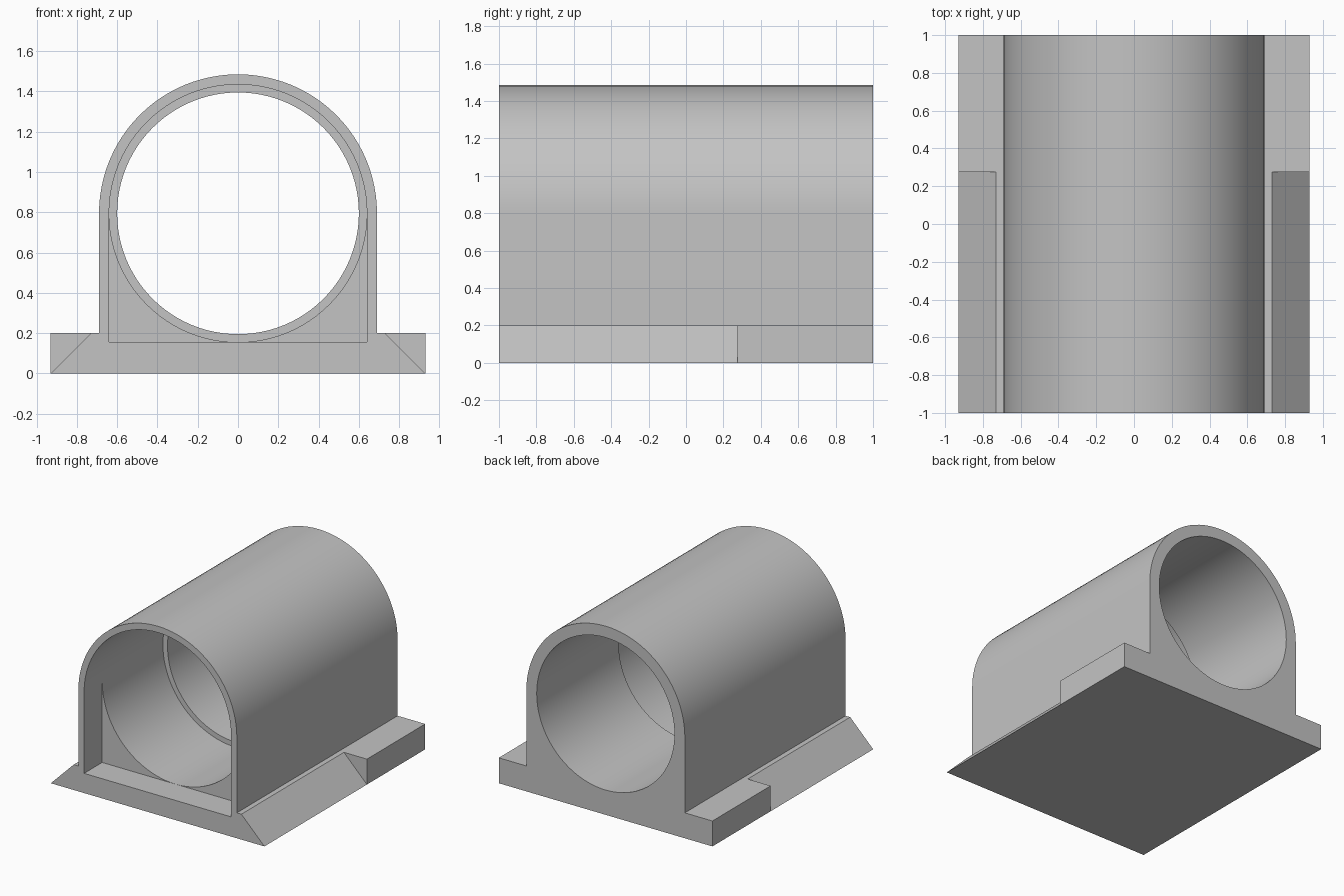
import bpy, bmesh
from math import sin, cos, pi, radians

cube = bpy.data.objects.get("Cube")
if cube:
    bpy.data.objects.remove(cube)

SEG = 96            # sides of the bore
AXIS = 0.795        # height of the bore axis
R_OUT, R_POCKET, R_BORE = 0.69, 0.64, 0.60
HALF, FLANGE, CHAMFER = 0.93, 0.20, 0.73
POCKET_Y, LEDGE_Y, STEP_Y = -0.775, -0.02, 0.275

mat = bpy.data.materials.new("plain grey")
mat.use_nodes = True
grey = (0.55, 0.55, 0.55, 1)
mat.diffuse_color = grey
mat.node_tree.nodes["Principled BSDF"].inputs["Base Color"].default_value = grey


def circle(r):
    return [(r * cos(2 * pi * i / SEG), AXIS + r * sin(2 * pi * i / SEG))
            for i in range(SEG)]


def arch(r):
    """Round top, square bottom, with points matching circle()."""
    pts = []
    for x, z in circle(r):
        dz = z - AXIS
        if dz < -1e-6:
            k = r / max(abs(x), abs(dz))
            x, dz = x * k, dz * k
        pts.append((x, AXIS + dz))
    return pts


def outline(lip):
    """Outer section; lip is the height of the vertical flange edge."""
    side = [(HALF, 0), (HALF, lip), (CHAMFER, FLANGE), (R_OUT, FLANGE)]
    dome = [p for p in circle(R_OUT)[:SEG // 2 + 1]]
    return side + dome + [(-x, z) for x, z in reversed(side)]


bm = bmesh.new()
cache = {}


def vert(x, y, z):
    key = (round(x, 5), round(y, 5), round(z, 5))
    if key not in cache:
        cache[key] = bm.verts.new(key)
    return cache[key]


def loft(sections):
    """Join closed sections in turn, skipping collapsed faces."""
    rings = [[vert(x, y, z) for x, z in pts] for pts, y in sections]
    for a, b in zip(rings, rings[1:]):
        for i in range(len(a)):
            j = (i + 1) % len(a)
            face = list(dict.fromkeys((a[i], a[j], b[j], b[i])))
            if len(face) > 2:
                bm.faces.new(face)


# Outer shell: chamfered flange in front, square flange behind
loft([(outline(0), -1), (outline(0), STEP_Y),
      (outline(FLANGE), STEP_Y), (outline(FLANGE), 1)])

# Inside: arched pocket, wide bore, ledge, narrow bore
loft([(arch(R_POCKET), -1), (arch(R_POCKET), POCKET_Y),
      (circle(R_POCKET), POCKET_Y), (circle(R_POCKET), LEDGE_Y),
      (circle(R_BORE), LEDGE_Y), (circle(R_BORE), 1)])

# End faces
for y in (-1, 1):
    rim = [e for e in bm.edges if e.is_boundary
           and all(abs(v.co.y - y) < 1e-4 for v in e.verts)]
    bmesh.ops.triangle_fill(bm, use_beauty=True, edges=rim, normal=(0, y, 0))

bmesh.ops.recalc_face_normals(bm, faces=bm.faces)
mesh = bpy.data.meshes.new("bearing_housing")
bm.to_mesh(mesh)
bm.free()
mesh.materials.append(mat)
body = bpy.data.objects.new("bearing_housing", mesh)
bpy.context.collection.objects.link(body)

bpy.ops.object.select_all(action='DESELECT')
body.select_set(True)
bpy.context.view_layer.objects.active = body
bpy.ops.object.shade_smooth_by_angle(angle=radians(30))
